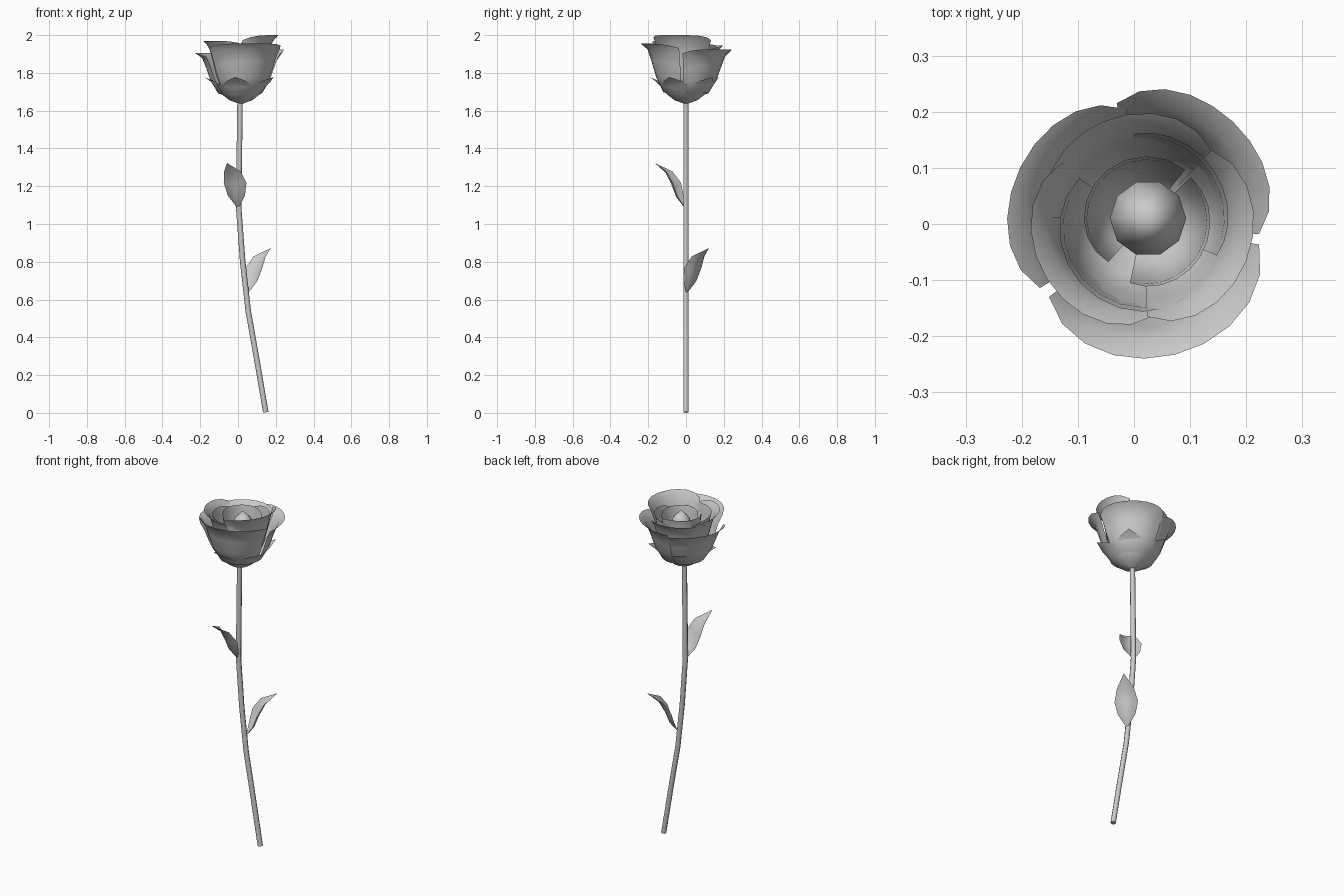
import bpy, bmesh, math
from mathutils import Vector

cube = bpy.data.objects.get("Cube")
if cube:
    bpy.data.objects.remove(cube)

grey = bpy.data.materials.new("soft grey")
grey.use_nodes = True
COLOUR = (0.6, 0.6, 0.6, 1)
grey.diffuse_color = COLOUR
grey.node_tree.nodes["Principled BSDF"].inputs["Base Color"].default_value = COLOUR


def smooth(obj):
    for o in bpy.context.selected_objects:
        o.select_set(False)
    obj.select_set(True)
    bpy.context.view_layer.objects.active = obj
    bpy.ops.object.shade_smooth_by_angle(angle=math.radians(50))


def sheet(name, point, nu, nv):
    """Grid surface through point(u, v), with u and v from 0 to 1."""
    bm = bmesh.new()
    rows = [[bm.verts.new(point(i / nu, j / nv)) for i in range(nu + 1)]
            for j in range(nv + 1)]
    for low, high in zip(rows, rows[1:]):
        for i in range(nu):
            bm.faces.new((low[i], low[i + 1], high[i + 1], high[i]))
    bmesh.ops.remove_doubles(bm, verts=bm.verts, dist=0.0005)
    mesh = bpy.data.meshes.new(name)
    bm.to_mesh(mesh)
    bm.free()
    obj = bpy.data.objects.new(name, mesh)
    bpy.context.collection.objects.link(obj)
    mesh.materials.append(grey)
    smooth(obj)
    return obj


def along(points, v):
    """Linear interpolation through a short list of points."""
    f = min(max(v, 0), 1) * (len(points) - 1)
    i = min(int(f), len(points) - 2)
    return Vector(points[i]).lerp(Vector(points[i + 1]), f - i)


CENTRE = Vector((0.015, 0.0, 0))


def polar(angle, r, z):
    a = math.radians(angle)
    return CENTRE + Vector((r * math.cos(a), r * math.sin(a), z))


# Petals: radius and height fractions from base to rolled rim
OPEN = [(0.1, 0), (0.5, 0.13), (0.66, 0.4), (0.76, 0.68), (0.85, 0.9), (1, 1)]
CLOSED = [(0.15, 0), (0.62, 0.13), (0.84, 0.4), (0.92, 0.68), (0.95, 0.9), (1, 1)]


def petal(name, a0, a1, r0, r1, top, profile, base):
    def point(u, v):
        t = 2 * u - 1
        f, h = along(profile, v * (1 - 0.16 * t ** 4))
        r = r0 + (r1 - r0) * u
        return polar(a0 + (a1 - a0) * u, r * f, base + (top - base) * h)
    sheet(name, point, 10, 5)


for args in [
    ("outer_petal_back", -5, 102, 0.237, 0.25, 1.925, OPEN, 1.66),
    ("outer_petal_front", -142, -10, 0.24, 0.24, 1.955, OPEN, 1.66),
    ("outer_petal_right", 98, 212, 0.235, 0.245, 1.905, OPEN, 1.66),
    ("middle_petal_back", 46, 176, 0.203, 0.188, 1.945, OPEN, 1.67),
    ("middle_petal_right", 143, 277, 0.205, 0.188, 1.97, OPEN, 1.67),
    ("middle_petal_left", -87, 47, 0.188, 0.205, 2.0, OPEN, 1.67),
    ("inner_petal_left", -23, 95, 0.15, 0.168, 1.95, CLOSED, 1.68),
    ("inner_petal_right", 144, 302, 0.145, 0.16, 1.95, CLOSED, 1.68),
    ("heart_petal_right", 52, 228, 0.128, 0.095, 1.95, CLOSED, 1.69),
    ("heart_petal_left", -102, 44, 0.112, 0.125, 1.94, CLOSED, 1.69),
]:
    petal(*args)

# Central bud
BUD = [(0.02, 1.68), (0.055, 1.76), (0.068, 1.84), (0.045, 1.92), (0, 1.965)]


def bud_point(u, v):
    r, z = along(BUD, v)
    return polar(360 * u, r, z) + Vector((0.01, 0.01, 0))


sheet("bud", bud_point, 10, 4)

# Five sepals: radius, height, half angle
SEPAL = [(0.012, 1.638, 37), (0.06, 1.655, 37), (0.105, 1.69, 38),
         (0.135, 1.73, 36), (0.16, 1.755, 20), (0.195, 1.778, 0)]
for k in range(5):
    def sepal_point(u, v, turn=45 + 72 * k):
        r, z, half = along(SEPAL, v)
        return polar(turn + half * (2 * u - 1), r, z)
    sheet(f"sepal_{k + 1}", sepal_point, 6, 5)

# Stem
curve = bpy.data.curves.new("stem", "CURVE")
curve.dimensions = "3D"
curve.bevel_depth = 0.0145
curve.bevel_resolution = 2
curve.use_fill_caps = True
PATH = [(0.147, 0.003), (0.1, 0.28), (0.054, 0.54), (0.025, 0.8),
        (0.004, 1.08), (0.006, 1.3), (0.011, 1.66)]
spline = curve.splines.new("POLY")
spline.points.add(len(PATH) - 1)
for p, (x, z) in zip(spline.points, PATH):
    p.co = (x, 0, z, 1)
stem = bpy.data.objects.new("stem", curve)
bpy.context.collection.objects.link(stem)
curve.materials.append(grey)
for o in bpy.context.selected_objects:
    o.select_set(False)
stem.select_set(True)
bpy.context.view_layer.objects.active = stem
bpy.ops.object.convert(target="MESH")
smooth(bpy.context.view_layer.objects.active)

# Leaves: reach, rise, half width, edge lift
LEAF = [(0, 0, 0.004, 0), (0.045, 0.055, 0.048, 0.02), (0.07, 0.12, 0.064, 0.025),
        (0.105, 0.185, 0.046, 0.018), (0.17, 0.238, 0, 0)]


def leaf(name, base, angle):
    a = math.radians(angle)
    out = Vector((math.cos(a), math.sin(a), 0))
    side = Vector((-out.y, out.x, 0))

    def point(u, v):
        reach, rise, half, lift = along(LEAF, v)
        t = 2 * u - 1
        fold = lift * t * t
        return (Vector(base) + out * (reach - fold) + side * half * t
                + Vector((0, 0, rise + fold * 0.5)))
    sheet(name, point, 4, 4)


leaf("lower_leaf", (0.052, 0.004, 0.635), 44)
leaf("upper_leaf", (0.0, -0.006, 1.085), 250)
